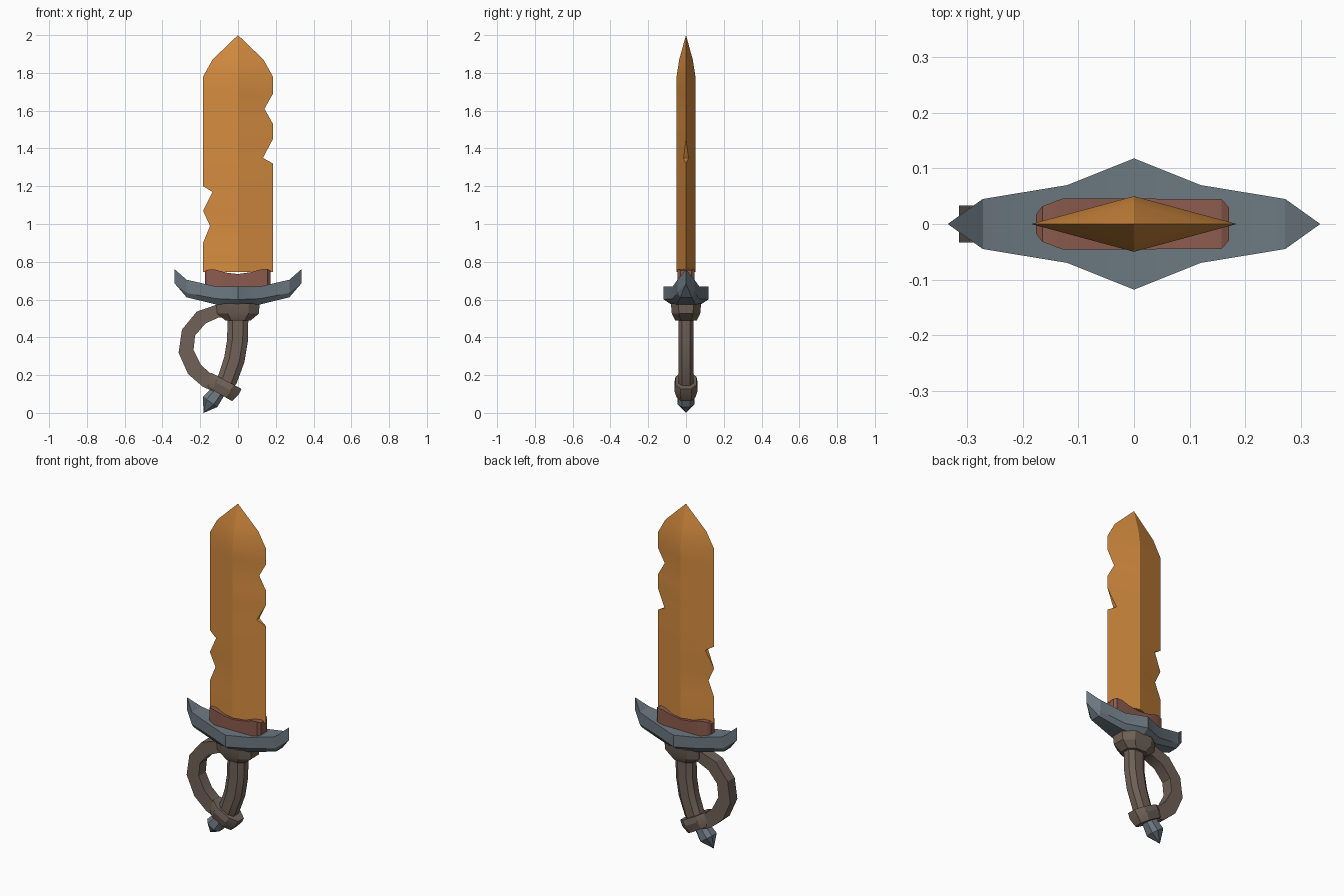
import bpy, bmesh, math
from mathutils import Vector

cube = bpy.data.objects.get("Cube")
if cube:
    bpy.data.objects.remove(cube, do_unlink=True)


def material(name, rgb):
    m = bpy.data.materials.new(name)
    m.use_nodes = True
    m.diffuse_color = (*rgb, 1)
    m.node_tree.nodes["Principled BSDF"].inputs["Base Color"].default_value = (*rgb, 1)
    return m


ORANGE = material("amber blade", (0.66, 0.26, 0.05))
STEEL = material("blue grey steel", (0.15, 0.19, 0.22))
RED = material("reddish brown", (0.26, 0.105, 0.075))
TAUPE = material("taupe leather", (0.16, 0.12, 0.095))

RECT = [(1, 1), (1, -1), (-1, -1), (-1, 1)]
OCT = [(1, .5), (.5, 1), (-.5, 1), (-1, .5), (-1, -.5), (-.5, -1), (.5, -1), (1, -.5)]


def loft(name, rings, mat, angle=25):
    """Skin a list of equal-length rings, cap the ends, merge collapsed points."""
    bm = bmesh.new()
    rows = [[bm.verts.new(p) for p in ring] for ring in rings]
    n = len(rows[0])
    for a, b in zip(rows, rows[1:]):
        for i in range(n):
            j = (i + 1) % n
            bm.faces.new((a[i], a[j], b[j], b[i]))
    bm.faces.new(rows[0])
    bm.faces.new(rows[-1])
    bmesh.ops.remove_doubles(bm, verts=bm.verts[:], dist=0.0005)
    bmesh.ops.recalc_face_normals(bm, faces=bm.faces[:])
    mesh = bpy.data.meshes.new(name)
    bm.to_mesh(mesh)
    bm.free()
    mesh.materials.append(mat)
    ob = bpy.data.objects.new(name, mesh)
    bpy.context.collection.objects.link(ob)
    bpy.ops.object.select_all(action='DESELECT')
    ob.select_set(True)
    bpy.context.view_layer.objects.active = ob
    bpy.ops.object.shade_smooth_by_angle(angle=math.radians(angle))
    return ob


def sweep(name, path, profile, mat):
    """Sweep a profile along (x, z, half width, half depth) stations."""
    rings = []
    for i, (x, z, w, d) in enumerate(path):
        a, b = path[max(i - 1, 0)], path[min(i + 1, len(path) - 1)]
        t = Vector((b[0] - a[0], b[1] - a[1])).normalized()
        rings.append([(x - t.y * w * u, d * v, z + t.x * w * u) for u, v in profile])
    return loft(name, rings, mat)


def interp(points, z):
    for (z0, *a), (z1, *b) in zip(points, points[1:]):
        if z <= z1:
            f = (z - z0) / (z1 - z0)
            return [p + (q - p) * f for p, q in zip(a, b)]
    return points[-1][1:]


# Blade: diamond section, chipped edges given as (z, half width, edge half thickness)
W = .185
TIP = [(1.78, W, 0), (1.87, .135, 0), (2, 0, 0)]
left_edge = [(.745, W, 0), (.9, W, 0), (.99, .148, 0), (1.07, W, 0),
             (1.17, .135, .013), (1.2, W, 0)] + TIP
right_edge = [(.745, W, 0), (1.32, W, 0), (1.35, .132, .013), (1.45, W, 0),
              (1.53, W, 0), (1.61, .14, 0), (1.69, W, 0)] + TIP
ridge = [(.745, .05), (1.78, .05), (1.87, .036), (2, 0)]
rings = []
for z in sorted({p[0] for p in left_edge + right_edge}):
    (xl, tl), (xr, tr), (r,) = (interp(e, z) for e in (left_edge, right_edge, ridge))
    rings.append([(-xl, tl, z), (0, r, z), (xr, tr, z),
                  (xr, -tr, z), (0, -r, z), (-xl, -tl, z)])
loft("blade", rings, ORANGE)

# Collar at the blade root: (x, half depth, top)
collar = [(-.176, .018, .745), (-.165, .032, .757), (-.128, .046, .76), (-.06, .046, .742),
          (0, .046, .735), (.07, .045, .745), (.12, .045, .76), (.157, .045, .762), (.171, .03, .755)]
loft("blade_collar", [[(x, h, t), (x, h, .66), (x, -h, .66), (x, -h, t)]
                      for x, h, t in collar], RED)

# Crossguard: (x, half depth, top, side bottom, underside half depth, underside)
half = [(0, .118, .67, .6, .075, .572), (.12, .07, .67, .605, .05, .575),
        (.272, .045, .705, .635, .03, .612), (.335, 0, .76, .685, 0, .685)]
stations = [(-s[0], *s[1:]) for s in half[:0:-1]] + half
loft("crossguard", [[(x, h, t), (x, h, s), (x, b, u), (x, -b, u), (x, -h, s), (x, -h, t)]
                    for x, h, t, s, b, u in stations], STEEL)

# Hilt cap under the guard
sweep("hilt_cap", [(0, .58, .115, .08), (0, .525, .11, .075), (0, .49, .068, .058)], OCT, TAUPE)

# Curved grip
sweep("grip", [(0, .51, .055, .041), (-.003, .38, .055, .041), (-.02, .28, .055, .041),
               (-.055, .18, .053, .041), (-.1, .11, .05, .041)], OCT, TAUPE)

# Knuckle bow
sweep("knuckle_bow", [(-.02, .54, .032, .033), (-.11, .538, .034, .033), (-.195, .505, .039, .033),
                      (-.262, .425, .038, .033), (-.275, .325, .04, .033), (-.23, .23, .042, .033),
                      (-.165, .172, .04, .033), (-.07, .125, .035, .033)], RECT, TAUPE)

# Ring joining bow and grip
sweep("grip_ring", [(-.062, .17, .092, .055), (-.078, .14, .092, .062),
                    (-.1, .102, .08, .05)], OCT, TAUPE)

# Pommel spike
sweep("pommel", [(-.095, .125, .036, .034), (-.148, .058, .047, .045),
                 (-.182, .0, 0, 0)], OCT, STEEL)
